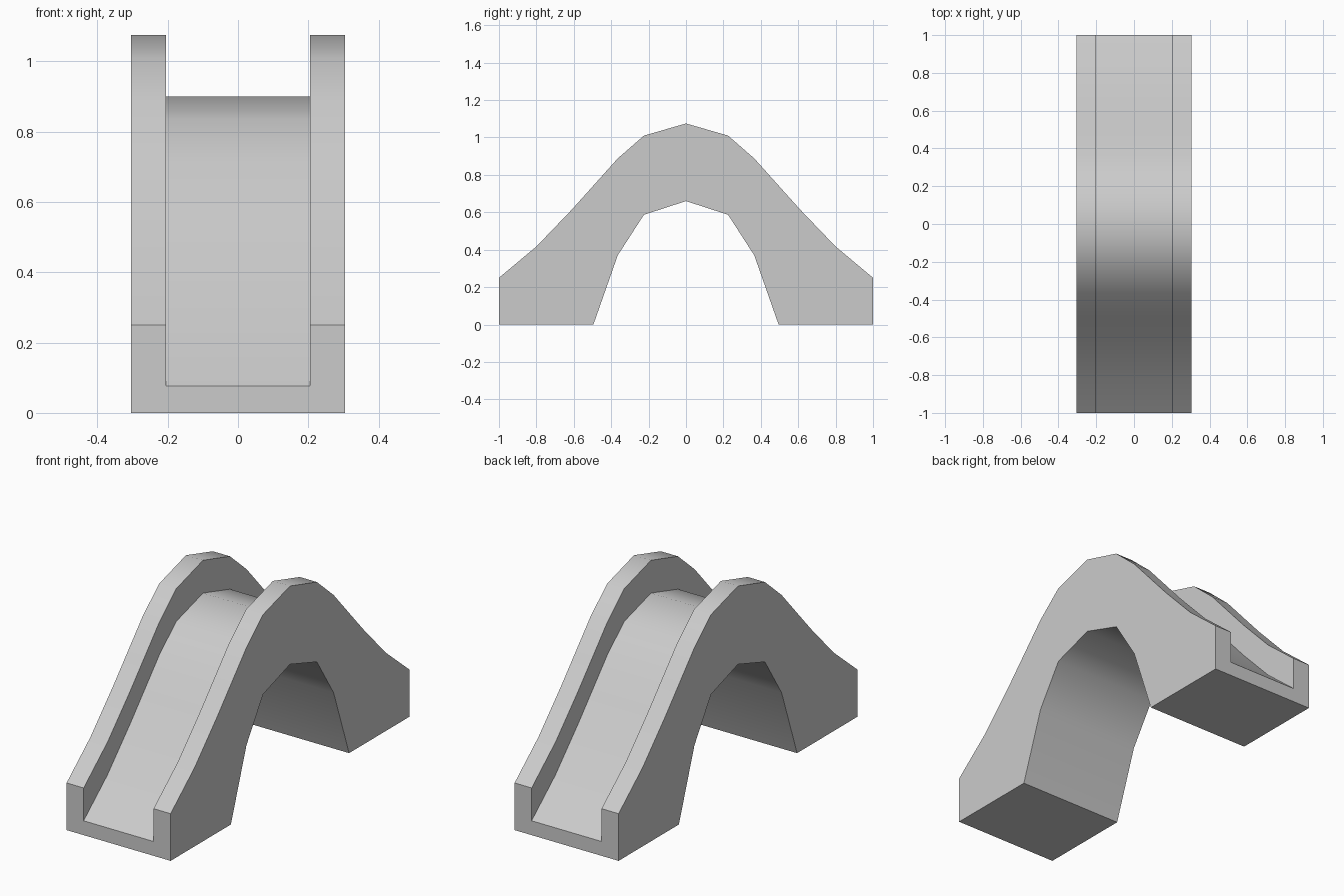
import bpy, bmesh, math

if "Cube" in bpy.data.objects:
    bpy.data.objects.remove(bpy.data.objects["Cube"])

# Half of the side profile: (distance from centre, parapet top, underside)
HALF = [(0.0, 1.075, 0.66), (0.225, 1.01, 0.587), (0.365, 0.888, 0.37),
        (0.495, 0.743, 0.0), (0.61, 0.615, 0.0), (0.80, 0.417, 0.0), (1.0, 0.25, 0.0)]
OUTER, INNER, WALL = 0.305, 0.205, 0.174

stations = [(-y, t, b) for y, t, b in reversed(HALF[1:])] + HALF


def section(bm, y, top, bottom):
    """U-shaped cross-section: solid deck with a parapet on each side."""
    deck = top - WALL
    pts = [(-OUTER, bottom), (OUTER, bottom), (OUTER, top), (INNER, top),
           (INNER, deck), (-INNER, deck), (-INNER, top), (-OUTER, top)]
    return [bm.verts.new((x, y, z)) for x, z in pts]


# Loft the arched bridge along y
bm = bmesh.new()
rings = [section(bm, *s) for s in stations]
for a, b in zip(rings, rings[1:]):
    for i in range(8):
        j = (i + 1) % 8
        bm.faces.new((a[i], a[j], b[j], b[i]))
bm.faces.new(rings[0])
bm.faces.new(rings[-1][::-1])
bmesh.ops.recalc_face_normals(bm, faces=bm.faces)

mesh = bpy.data.meshes.new("arched_bridge")
bm.to_mesh(mesh)
bm.free()
bridge = bpy.data.objects.new("arched_bridge", mesh)
bpy.context.collection.objects.link(bridge)

# Soft curve along the deck, crisp parapet edges
bpy.context.view_layer.objects.active = bridge
bridge.select_set(True)
bpy.ops.object.shade_smooth_by_angle(angle=math.radians(40))
